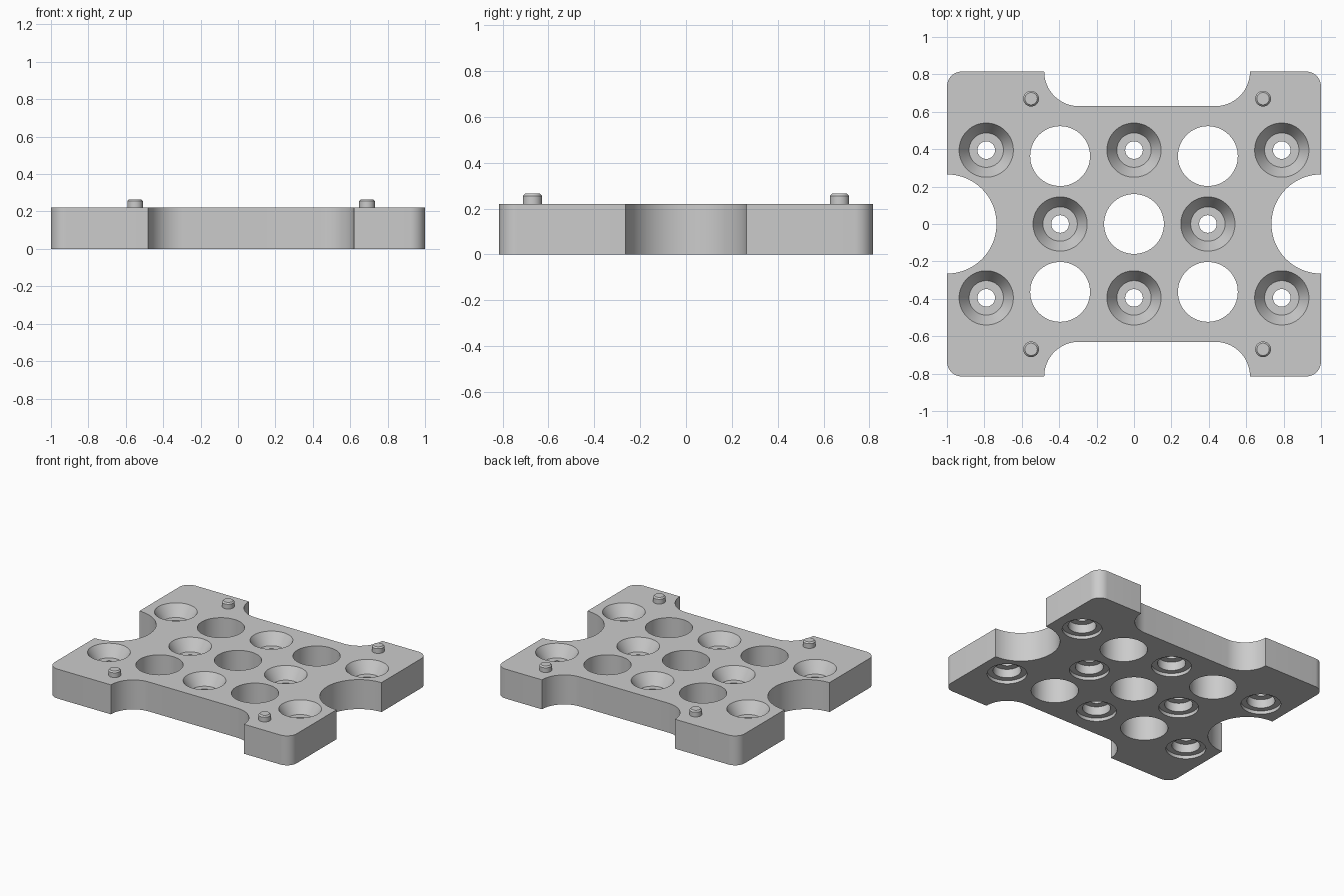
import bpy, bmesh, math
from mathutils import Vector

if "Cube" in bpy.data.objects:
    bpy.data.objects.remove(bpy.data.objects["Cube"])

H = 0.22                      # plate thickness
W, D = 1.0, 0.815             # plate half sizes

grey = bpy.data.materials.new("plain_grey")
grey.diffuse_color = (0.6, 0.6, 0.6, 1)
grey.use_nodes = True
grey.node_tree.nodes["Principled BSDF"].inputs["Base Color"].default_value = grey.diffuse_color


def finish(name, bm, smooth=True):
    bmesh.ops.recalc_face_normals(bm, faces=bm.faces)
    me = bpy.data.meshes.new(name)
    bm.to_mesh(me)
    bm.free()
    me.materials.append(grey)
    ob = bpy.data.objects.new(name, me)
    bpy.context.collection.objects.link(ob)
    return ob


def activate(ob):
    bpy.ops.object.select_all(action='DESELECT')
    ob.select_set(True)
    bpy.context.view_layer.objects.active = ob


def arc(cx, cy, r, a0, a1, n):
    return [(cx + r * math.cos(math.radians(a0 + (a1 - a0) * i / n)),
             cy + r * math.sin(math.radians(a0 + (a1 - a0) * i / n)))
            for i in range(n + 1)]


def revolve(bm, x, y, profile, n=64):
    """Closed solid of revolution from (radius, z) pairs, capped at both ends."""
    rings = [[bm.verts.new((x + r * math.cos(math.tau * i / n),
                            y + r * math.sin(math.tau * i / n), z))
              for i in range(n)] for r, z in profile]
    for a, b in zip(rings, rings[1:]):
        for i in range(n):
            j = (i + 1) % n
            bm.faces.new((a[i], a[j], b[j], b[i]))
    bm.faces.new(rings[0][::-1])
    bm.faces.new(rings[-1])


# Plate outline: back half counter-clockwise, then the mirrored front half
R, N, S = 0.08, 0.185, 0.265  # corner, notch and side scoop radii
back = (arc(W, 0, S, 180, 90, 24)
        + arc(W - R, D - R, R, 0, 90, 10)
        + arc(0.62 - N, D, N, 0, -90, 16)
        + arc(-0.48 + N, D, N, -90, -180, 16)
        + arc(-W + R, D - R, R, 90, 180, 10)
        + arc(-W, 0, S, 90, 0, 24))
outline = back + [(x, -y) for x, y in back[-2:0:-1]]
bm = bmesh.new()
face = bm.faces.new([bm.verts.new((x, y, 0)) for x, y in outline])
top = bmesh.ops.extrude_face_region(bm, geom=[face])
bmesh.ops.translate(bm, vec=Vector((0, 0, H)),
                    verts=[v for v in top['geom'] if isinstance(v, bmesh.types.BMVert)])
plate = finish("plate", bm)

# Cutter: plain through holes and stepped countersunk screw holes
bm = bmesh.new()
P = 0.395
for x, y in [(0, 0)] + [(sx * P, sy * 0.363) for sx in (-1, 1) for sy in (-1, 1)]:
    revolve(bm, x, y, [(0.16, -0.05), (0.16, H + 0.05)])
screw = [(0.135, -0.05), (0.135, 0.025), (0.095, 0.025), (0.095, 0.09),
         (0.047, 0.09), (0.047, 0.135), (0.092, 0.135), (0.145, H), (0.145, H + 0.05)]
for x, y in [(-P, 0), (P, 0)] + [(k * 2 * P, s * P) for k in (-1, 0, 1) for s in (-1, 1)]:
    revolve(bm, x, y, screw)
cutter = finish("hole_cutter", bm)
cutter.hide_render = True

mod = plate.modifiers.new("holes", 'BOOLEAN')
mod.operation, mod.solver, mod.object = 'DIFFERENCE', 'EXACT', cutter
activate(plate)
bpy.ops.object.modifier_apply(modifier=mod.name)
bpy.data.objects.remove(cutter)
bpy.ops.object.shade_smooth_by_angle(angle=math.radians(25))

# Locating pegs with chamfered tips
for i, (x, y) in enumerate([(x, y) for x in (-0.55, 0.69) for y in (-0.67, 0.67)]):
    bm = bmesh.new()
    revolve(bm, x, y, [(0.042, H - 0.01), (0.042, 0.255), (0.033, 0.265)], 32)
    peg = finish("locating_peg_%d" % (i + 1), bm)
    activate(peg)
    bpy.ops.object.shade_smooth_by_angle(angle=math.radians(25))
